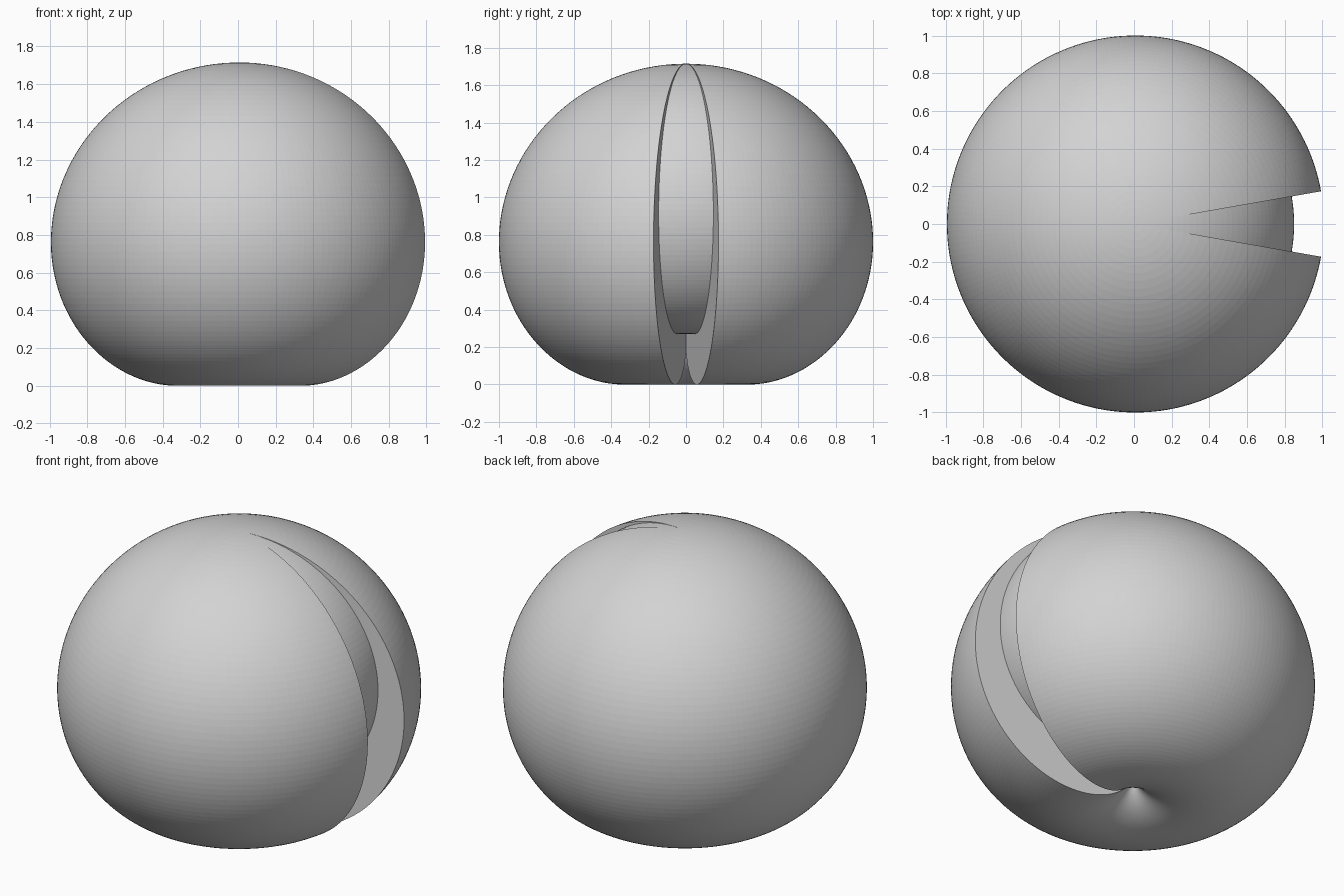
import bpy
import bmesh
from math import sin, cos, pi, radians

cube = bpy.data.objects.get("Cube")
if cube:
    bpy.data.objects.remove(cube, do_unlink=True)

SIZE = 0.77          # cardioid size giving a radius of 1
SQUASH = 0.99
HALF_GAP = radians(10)
CORE_SCALE = 0.842   # core is the same shape shrunk towards the top
STEPS = 110
SHIFT = 0.0075       # recentres the body, which the gap shortens at +x

grey = bpy.data.materials.new("light_grey")
grey.use_nodes = True
grey.diffuse_color = (0.65, 0.65, 0.65, 1)
grey.node_tree.nodes["Principled BSDF"].inputs["Base Color"].default_value = grey.diffuse_color


def profile(scale):
    """Half cardioid from the top pole to the cusp, scaled about the top."""
    top = 2.25 * SIZE * SQUASH
    points = []
    for i in range(STEPS + 1):
        t = pi * i / STEPS
        r = SIZE * (1 + cos(t))
        z = SQUASH * (r * cos(t) + SIZE / 4)
        points.append((max(r * sin(t), 0) * scale, top + (z - top) * scale))
    return points


def place(point, angle):
    return (point[0] * cos(angle) + SHIFT, point[0] * sin(angle), point[1])


def revolve(bm, points, start, end, segments):
    rings = []
    for j in range(segments + 1):
        a = start + (end - start) * j / segments
        rings.append([bm.verts.new(place(p, a)) for p in points])
    for left, right in zip(rings, rings[1:]):
        for i in range(STEPS):
            bm.faces.new((left[i], left[i + 1], right[i + 1], right[i]))


def cut_wall(bm, outer, inner, angle):
    """Flat crescent between the outer and the core outline."""
    a = [bm.verts.new(place(p, angle)) for p in outer]
    b = [bm.verts.new(place(p, angle)) for p in inner]
    for i in range(STEPS):
        quad = (a[i], a[i + 1], b[i + 1], b[i])
        bm.faces.new(quad if angle < pi else quad[::-1])


def finish(bm, name):
    bmesh.ops.remove_doubles(bm, verts=bm.verts, dist=0.00001)
    mesh = bpy.data.meshes.new(name)
    bm.to_mesh(mesh)
    bm.free()
    mesh.materials.append(grey)
    obj = bpy.data.objects.new(name, mesh)
    bpy.context.collection.objects.link(obj)


outer, inner = profile(1), profile(CORE_SCALE)

# Thick outer shell with a narrow wedge left open
shell = bmesh.new()
first, last = HALF_GAP, 2 * pi - HALF_GAP
revolve(shell, outer, first, last, 170)
for angle in (first, last):
    cut_wall(shell, outer, inner, angle)
finish(shell, "outer_shell")

# Core seen through the open wedge
core = bmesh.new()
revolve(core, inner, 0, 2 * pi, 180)
finish(core, "inner_core")
